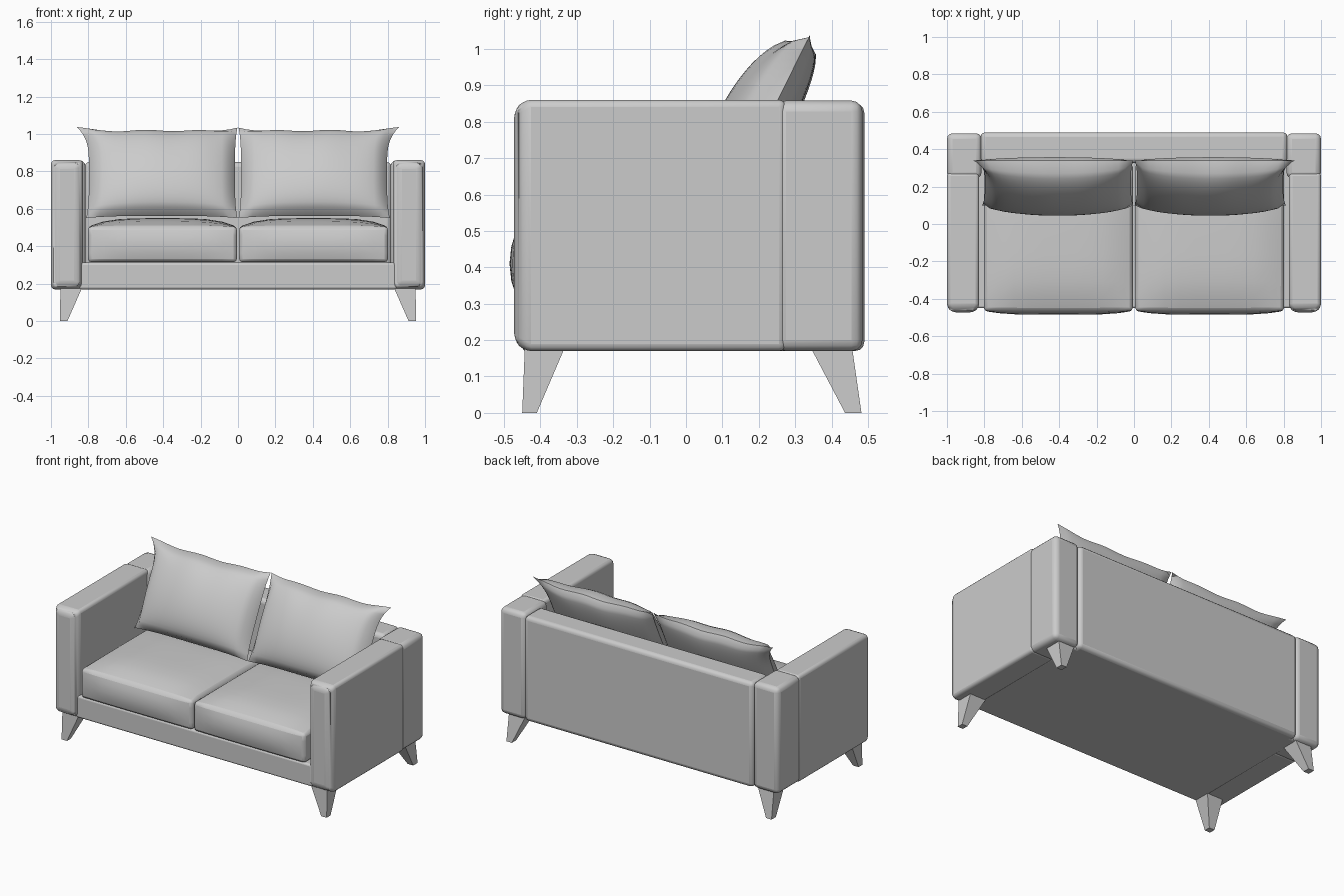
import bpy, bmesh, math

if "Cube" in bpy.data.objects:
    bpy.data.objects.remove(bpy.data.objects["Cube"])


def finish(bm, name, bevel=0.0, segments=3, angle=35):
    bmesh.ops.recalc_face_normals(bm, faces=bm.faces)
    mesh = bpy.data.meshes.new(name)
    bm.to_mesh(mesh)
    bm.free()
    ob = bpy.data.objects.new(name, mesh)
    bpy.context.collection.objects.link(ob)
    bpy.ops.object.select_all(action='DESELECT')
    bpy.context.view_layer.objects.active = ob
    ob.select_set(True)
    bpy.ops.object.shade_smooth_by_angle(angle=math.radians(angle))
    if bevel:
        mod = ob.modifiers.new("rounded edges", 'BEVEL')
        mod.width = bevel
        mod.segments = segments
        mod.limit_method = 'ANGLE'
        mod.angle_limit = math.radians(30)
        ob.modifiers.move(len(ob.modifiers) - 1, 0)
    return ob


def box_mesh(x, y, z):
    bm = bmesh.new()
    bmesh.ops.create_cube(bm, size=1)
    for v in bm.verts:
        v.co = [r[0] if c < 0 else r[1] for c, r in zip(v.co, (x, y, z))]
    return bm


def span(a, b, side):
    return sorted((a * side, b * side))


def arm(side):
    # arm with a slightly padded front face
    bm = box_mesh(span(0.828, 1.0, side), (-0.445, 0.275), (0.17, 0.86))
    bm.normal_update()
    front = [f for f in bm.faces if f.normal.y < -0.9]
    bmesh.ops.inset_region(bm, faces=front, thickness=0.04)
    for v in front[0].verts:
        v.co.y = -0.472
    finish(bm, "arm", 0.025)
    # rear corner post behind the arm seam
    finish(box_mesh(span(0.815, 1.0, side), (0.245, 0.485), (0.17, 0.858)),
           "rear_corner_post", 0.03)


def seat_cushion(side):
    x, y, z = span(0.006, 0.802, side), (-0.465, 0.32), (0.315, 0.505)
    bm = box_mesh(x, y, z)
    for axis, cuts in ((0, 9), (1, 9), (2, 3)):
        edges = [e for e in bm.edges
                 if abs((e.verts[0].co - e.verts[1].co).normalized()[axis]) > 0.9]
        bmesh.ops.subdivide_edges(bm, edges=edges, cuts=cuts, use_grid_fill=True)
    # crowned top and padded front
    for v in bm.verts:
        u, w, h = [2 * (c - r[0]) / (r[1] - r[0]) - 1
                   for c, r in zip(v.co, (x, y, z))]
        if h > 0.99:
            v.co.z += 0.045 * (1 - u ** 4) * (1 - w ** 4)
        if w < -0.99:
            v.co.y -= 0.02 * (1 - u ** 4) * (1 - h * h)
    finish(bm, "seat_cushion", 0.018, 2)


def back_pillow(side, n=22):
    bm = bmesh.new()

    def point(i, j, bulge):
        u, v = 2 * i / n - 1, 2 * j / n - 1
        # seam outline with pulled-out corners
        outer = 0.797 + (0.065 if v > 0 else 0.015) * abs(v) ** 4
        inner = 0.016 - 0.013 * abs(v) ** 4
        top = 1.014 + 0.022 * abs(u) ** 4 + 0.004 * math.sin(9 * u)
        bottom = 0.562 - 0.012 * abs(u) ** 4
        a, b = (u + 1) / 2, (v + 1) / 2
        t = bulge * max(0, (1 - u * u) * (1 - v * v)) ** 0.42
        return (side * (inner + (outer - inner) * a),
                0.10 + 0.24 * b - 0.9 * t,
                bottom + (top - bottom) * b + 0.4 * t)

    for bulge in (0.135, -0.065):
        g = [[bm.verts.new(point(i, j, bulge)) for j in range(n + 1)]
             for i in range(n + 1)]
        for i in range(n):
            for j in range(n):
                bm.faces.new((g[i][j], g[i + 1][j], g[i + 1][j + 1], g[i][j + 1]))
    bmesh.ops.remove_doubles(bm, verts=bm.verts, dist=1e-4)
    finish(bm, "back_pillow", angle=50)


def leg(side, name, top_y, foot_y):
    bm = box_mesh(span(0.835, 0.95, side), top_y, (0.0, 0.175))
    x = span(0.912, 0.951, side)
    for v in bm.verts:
        if v.co.z < 0.01:
            v.co.x = x[0] if abs(v.co.x - min(0.835 * side, 0.95 * side)) < 1e-4 else x[1]
            v.co.y = foot_y[0] if abs(v.co.y - top_y[0]) < 1e-4 else foot_y[1]
    finish(bm, name)


# frame: base rail and backrest
finish(box_mesh((-0.85, 0.85), (-0.45, 0.45), (0.17, 0.312)), "base", 0.012)
finish(box_mesh((-0.82, 0.82), (0.325, 0.49), (0.17, 0.85)), "backrest", 0.025)

# mirrored parts
for s in (-1, 1):
    arm(s)
    seat_cushion(s)
    back_pillow(s)
    leg(s, "front_leg", (-0.443, -0.335), (-0.45, -0.41))
    leg(s, "back_leg", (0.345, 0.457), (0.437, 0.482))
